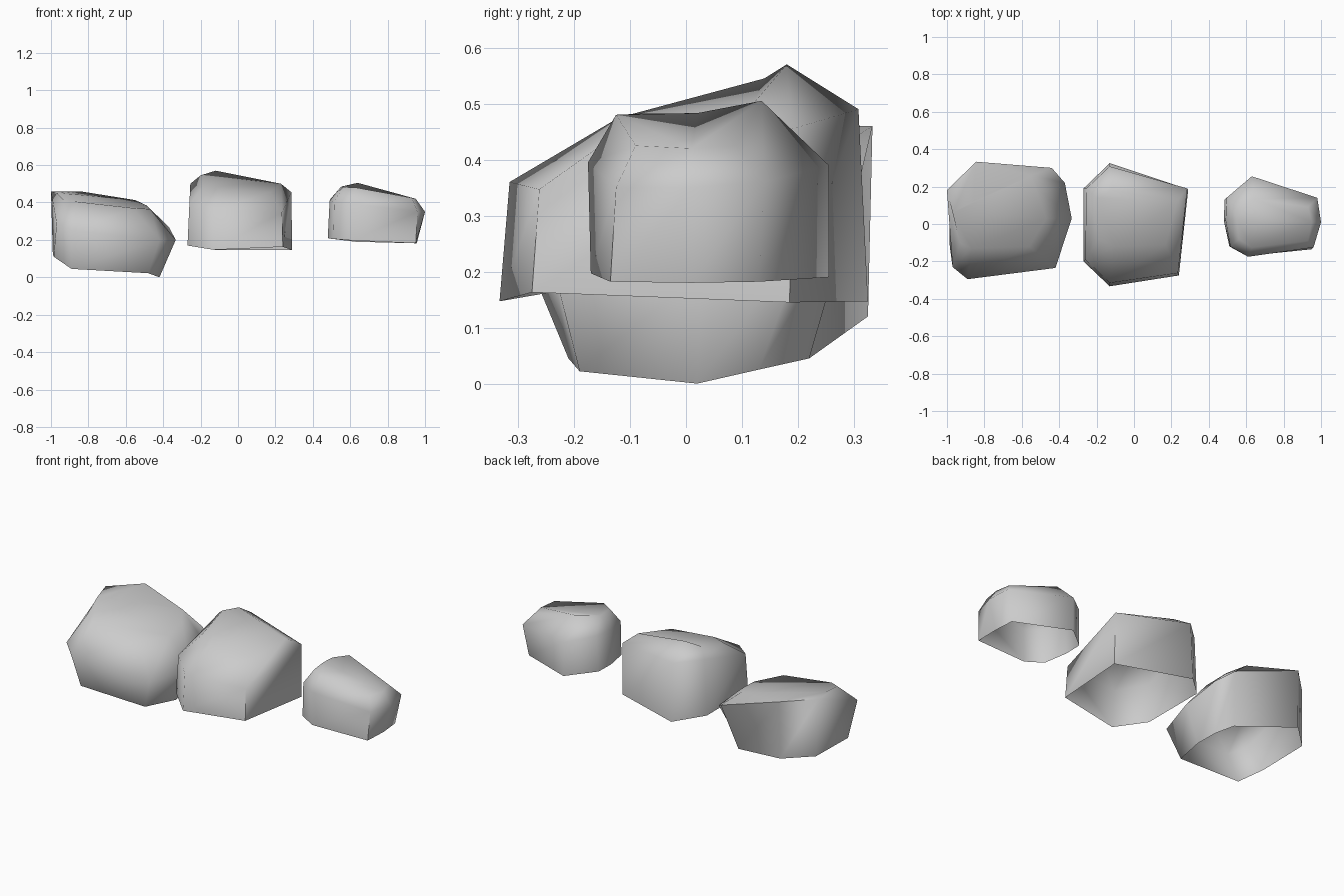
import bpy, bmesh, math


def rock(name, bottom, shoulder, top):
    """Loft three rings into a faceted stone, capped above and open below."""
    bm = bmesh.new()
    rings = [[bm.verts.new(p) for p in ring] for ring in (bottom, shoulder, top)]
    n = len(bottom)
    for low, high in zip(rings, rings[1:]):
        for i in range(n):
            j = (i + 1) % n
            bm.faces.new((low[j], low[i], high[i], high[j]))
    bm.faces.new(rings[-1][::-1])   # rings run clockwise seen from above
    mesh = bpy.data.meshes.new(name)
    bm.to_mesh(mesh)
    bm.free()
    obj = bpy.data.objects.new(name, mesh)
    bpy.context.collection.objects.link(obj)
    bpy.ops.object.select_all(action='DESELECT')
    obj.select_set(True)
    bpy.context.view_layer.objects.active = obj
    bpy.ops.object.shade_smooth_by_angle(angle=math.radians(70))
    return obj


# Large tilted stone on the left, its back corner jutting up
rock("left_rock",
     [(-.99, .19, .12), (-.85, .325, .12), (-.50, .22, .045), (-.45, .13, .025),
      (-.42, .02, 0), (-.48, -.19, .022), (-.89, -.21, .045), (-.985, -.12, .11)],
     [(-1, .18, .46), (-.845, .333, .46), (-.44, .30, .32), (-.37, .22, .27),
      (-.333, .03, .20), (-.42, -.235, .20), (-.89, -.295, .25), (-.97, -.23, .29)],
     [(-.97, .06, .45), (-.86, .12, .442), (-.55, .26, .413), (-.49, .17, .385),
      (-.47, .03, .365), (-.56, -.12, .37), (-.87, -.13, .405), (-.93, -.10, .41)])

# Upright stone in the middle
rock("middle_rock",
     [(-.27, .19, .17), (-.13, .325, .147), (.29, .185, .145),
      (.24, -.275, .163), (-.13, -.333, .147), (-.27, -.20, .17)],
     [(-.255, .19, .50), (-.13, .308, .49), (.285, .19, .455),
      (.235, -.262, .347), (-.13, -.315, .36), (-.26, -.19, .39)],
     [(-.20, .14, .545), (-.12, .18, .57), (.23, .12, .50),
      (.17, -.11, .455), (-.10, -.12, .475), (-.19, -.08, .48)])

# Small stone on the right
rock("right_rock",
     [(.48, .02, .21), (.485, .13, .208), (.63, .255, .19), (.945, .13, .182),
      (.955, .01, .18), (.95, -.135, .182), (.61, -.17, .197), (.51, -.12, .205)],
     [(.49, .02, .41), (.495, .14, .42), (.63, .255, .39), (.98, .14, .36),
      (1, .01, .35), (.96, -.125, .35), (.61, -.175, .395), (.515, -.12, .405)],
     [(.55, .02, .483), (.56, .09, .487), (.64, .135, .505), (.93, .09, .425),
      (.95, .01, .42), (.93, -.09, .425), (.63, -.125, .48), (.56, -.08, .482)])
